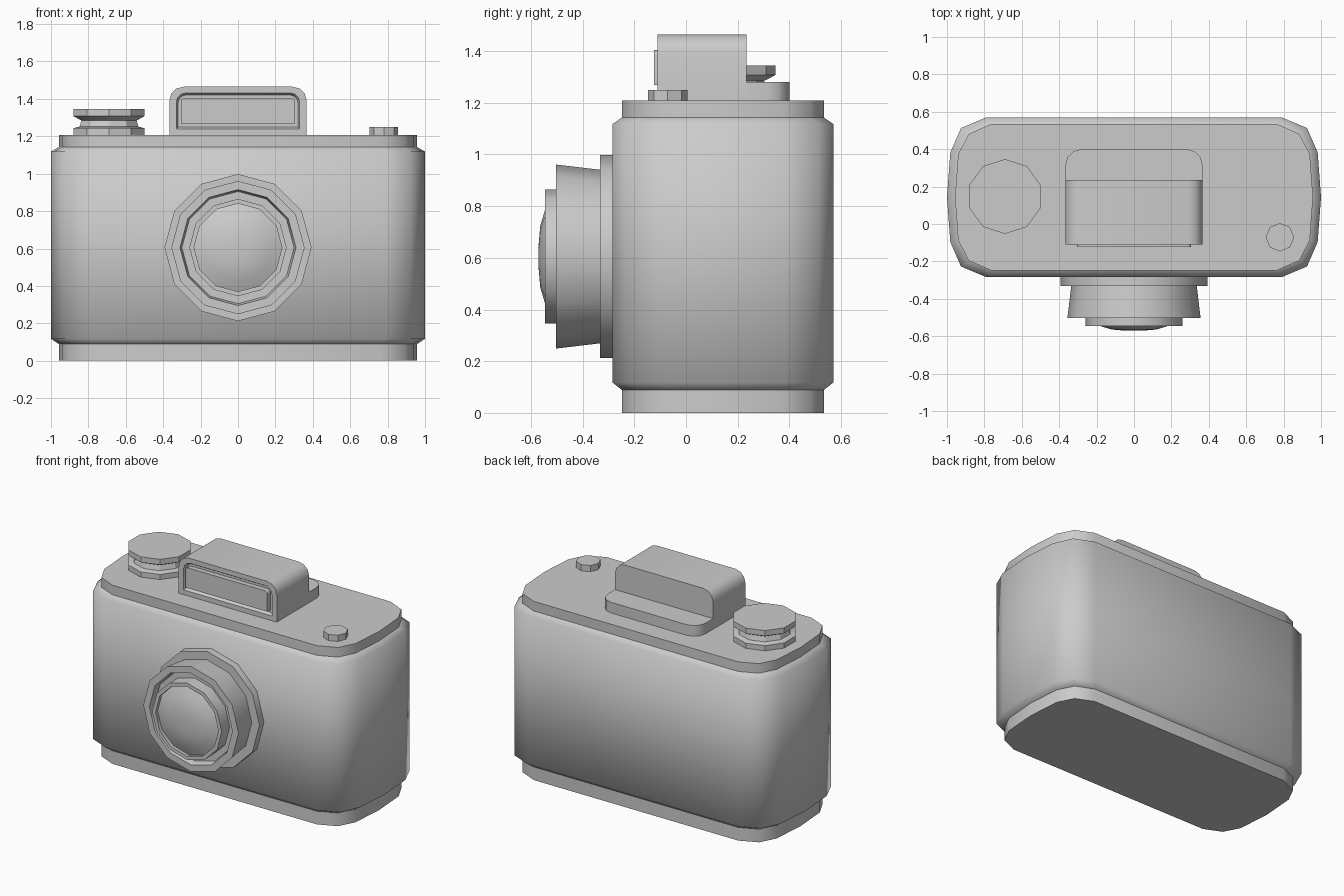
import bpy, bmesh
from math import sin, cos, pi, radians

if "Cube" in bpy.data.objects:
    bpy.data.objects.remove(bpy.data.objects["Cube"])


def loft(name, rings, smooth=35, start_cap=True, end_cap=True):
    """Skin a list of equally long point rings, with optional end caps."""
    bm = bmesh.new()
    loops = [[bm.verts.new(p) for p in ring] for ring in rings]
    n = len(loops[0])
    for a, b in zip(loops, loops[1:]):
        for i in range(n):
            j = (i + 1) % n
            bm.faces.new((a[i], a[j], b[j], b[i]))
    if start_cap:
        bm.faces.new(loops[0][::-1])
    if end_cap:
        bm.faces.new(loops[-1])
    bmesh.ops.recalc_face_normals(bm, faces=bm.faces)
    mesh = bpy.data.meshes.new(name)
    bm.to_mesh(mesh)
    bm.free()
    obj = bpy.data.objects.new(name, mesh)
    bpy.context.collection.objects.link(obj)
    bpy.ops.object.select_all(action='DESELECT')
    obj.select_set(True)
    bpy.context.view_layer.objects.active = obj
    bpy.ops.object.shade_smooth_by_angle(angle=radians(smooth))
    return obj


def circle(r, n):
    """Polygon with a corner pointing along the second axis."""
    return [(r * cos(pi / 2 + 2 * pi * i / n), r * sin(pi / 2 + 2 * pi * i / n))
            for i in range(n)]


def turned_up(name, x, y, n, profile, **kw):
    """Turned part standing on the z axis; profile is (radius, z)."""
    return loft(name, [[(x + u, y + v, z) for u, v in circle(r, n)]
                       for r, z in profile], **kw)


def turned_front(name, z0, n, profile, **kw):
    """Turned part pointing at the front; profile is (radius, y)."""
    return loft(name, [[(u, y, z0 + v) for u, v in circle(r, n)]
                       for r, y in profile], **kw)


def arch(w, low, high, r, seg=3):
    """Rectangle with the two high corners rounded."""
    pts = [(-w, low), (w, low)]
    for cx, a0 in ((w - r, 0), (r - w, pi / 2)):
        for i in range(seg + 1):
            a = a0 + pi / 2 * i / seg
            pts.append((cx + r * cos(a), high - r + r * sin(a)))
    return pts


def plan(quarter, z, yc=0.143):
    """Mirror a quarter outline into a full closed ring."""
    right = quarter + [(x, -y) for x, y in quarter[-2::-1]]
    full = right + [(-x, y) for x, y in right[::-1]]
    return [(x, yc + y, z) for x, y in full]


# Body shell with chamfered rims, and inset plates above and below
OUTER = [(0.79, 0.427), (0.925, 0.37), (0.982, 0.24), (1.0, 0)]
INNER = [(0.765, 0.391), (0.885, 0.338), (0.94, 0.23), (0.957, 0)]
loft("body_shell", [plan(INNER, 0.089), plan(OUTER, 0.117),
                    plan(OUTER, 1.118), plan(INNER, 1.143)],
     smooth=62, start_cap=False, end_cap=False)
loft("bottom_plate", [plan(INNER, 0), plan(INNER, 0.089)], smooth=50, end_cap=False)
loft("top_plate", [plan(INNER, 1.143), plan(INNER, 1.208)], smooth=50, start_cap=False)

# Lens: mount flange, flared barrel with recessed front, inner ring, glass
LENS_Z = 0.605
turned_front("lens_flange", LENS_Z, 12, [(0.393, -0.27), (0.393, -0.332)])
turned_front("lens_barrel", LENS_Z, 12,
             [(0.335, -0.325), (0.356, -0.503), (0.31, -0.503), (0.30, -0.46)],
             start_cap=False)
turned_front("lens_ring", LENS_Z, 12,
             [(0.26, -0.46), (0.26, -0.545), (0.235, -0.545), (0.235, -0.52)],
             start_cap=False, end_cap=False)
turned_front("lens_glass", LENS_Z, 12,
             [(0.236, -0.522), (0.18, -0.546), (0.12, -0.564), (0.05, -0.57)],
             start_cap=False)

# Viewfinder housing with a grooved front and raised window
frames = [(0.367, 1.205, 1.465, 0.075, 0.235), (0.367, 1.205, 1.465, 0.075, -0.11),
          (0.33, 1.24, 1.432, 0.05, -0.11), (0.32, 1.25, 1.42, 0.04, -0.09),
          (0.305, 1.268, 1.405, 0.02, -0.09), (0.305, 1.268, 1.405, 0.02, -0.124)]
loft("viewfinder", [[(u, y, v) for u, v in arch(w, lo, hi, r)]
                    for w, lo, hi, r, y in frames])
loft("viewfinder_step", [[(u, v, z) for u, v in arch(0.367, 0.225, 0.40, 0.085)]
                         for z in (1.205, 1.28)])

# Winding knob and shutter button
turned_up("winding_knob", -0.69, 0.147, 10,
          [(0.2, 1.205), (0.2, 1.243), (0.165, 1.252), (0.155, 1.285),
           (0.17, 1.292), (0.2, 1.308), (0.2, 1.345)], smooth=20)
turned_up("shutter_button", 0.78, -0.071, 8, [(0.076, 1.205), (0.076, 1.25)], smooth=20)
